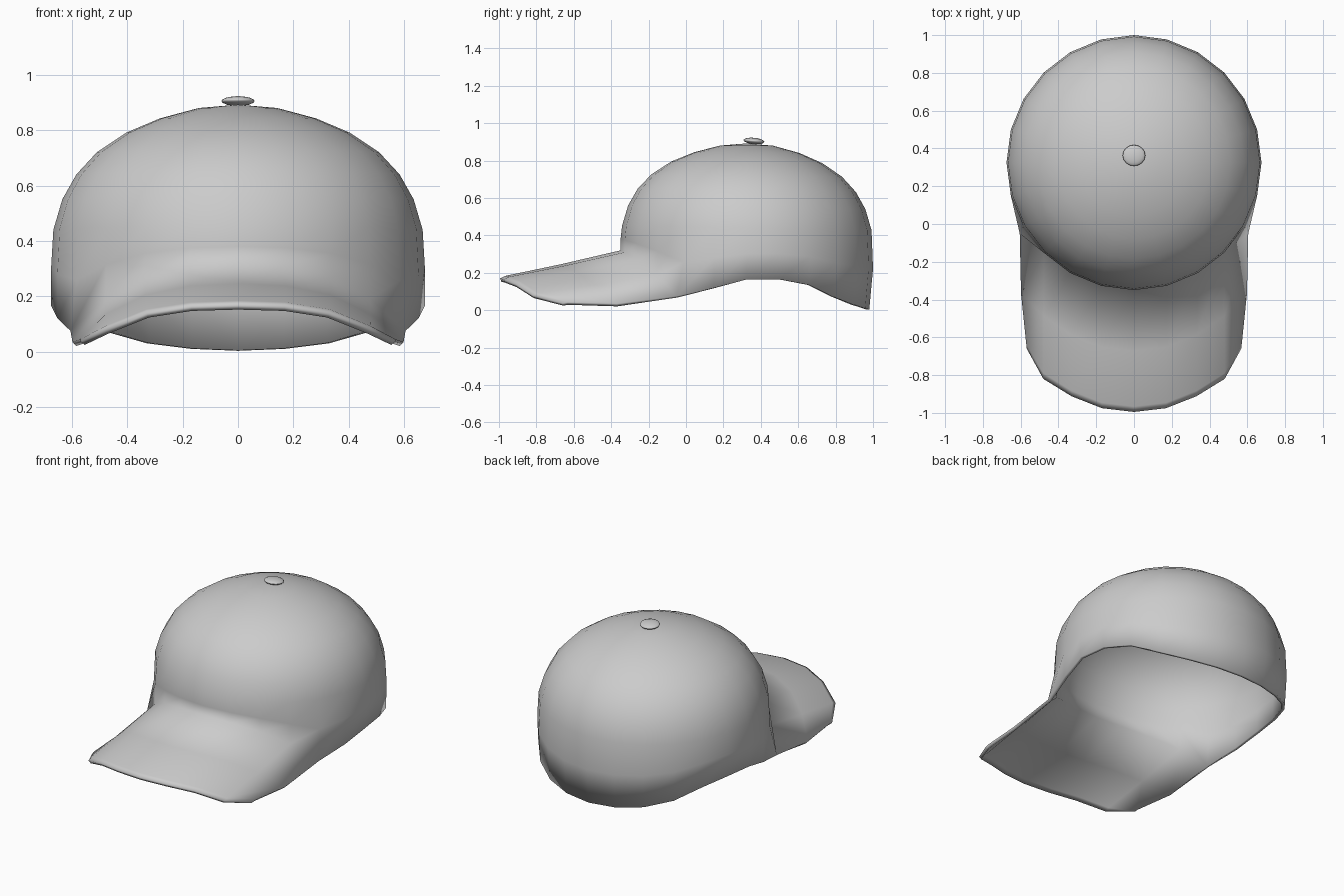
import bpy, bmesh
from math import sin, cos, radians
from mathutils import Vector

if "Cube" in bpy.data.objects:
    bpy.data.objects.remove(bpy.data.objects["Cube"])

CY, R, N = 0.325, 0.675, 24

# rim height per 15 degree step, from front centre round to back centre
RIM_Z = [.32, .31, .27, .19, .075, .12, .165, .165, .135, .07, .03, .01, .003]
# crown profile: (radius ratio, z)
PROFILE = [(.988, .44), (.94, .55), (.865, .64), (.755, .72),
           (.60, .79), (.42, .842), (.21, .88)]
# outer edge of the brim, centre to side
BRIM_EDGE = [(0, -.995, .17), (.17, -.975, .165), (.33, -.912, .14),
             (.48, -.82, .08), (.568, -.66, .037)]


def ring_point(i, ratio, z):
    a = radians(-90 + 360 / N * i)
    return Vector((R * ratio * cos(a), CY + R * ratio * sin(a), z))


def rim_point(i):
    k = min(i, N - i)
    if k == 4:  # brim corner
        return Vector((.605 if i < N / 2 else -.605, -.05, RIM_Z[k]))
    s = sin(radians(-90 + 15 * k))
    return ring_point(i, 1 - .03 * max(s, 0) ** 2, RIM_Z[k])


def add_row(bm, points):
    return [bm.verts.new(p) for p in points]


def bridge(bm, low, high, closed):
    n = len(low)
    for i in range(n if closed else n - 1):
        j = (i + 1) % n
        bm.faces.new((low[i], low[j], high[j], high[i]))


bm = bmesh.new()

# crown: rim, side wall and dome rings
rim = add_row(bm, [rim_point(i) for i in range(N)])
wall = []
for i in range(N):
    z = (RIM_Z[min(i, N - i)] + .44) / 2
    wall.append(ring_point(i, 1.0, z))
rows = [rim, add_row(bm, wall)]
for ratio, z in PROFILE:
    pts = []
    for i in range(N):
        p = ring_point(i, ratio, z)
        p.z -= .012 * ratio * (p.y - CY) / R
        pts.append(p)
    rows.append(add_row(bm, pts))
for low, high in zip(rows, rows[1:]):
    bridge(bm, low, high, True)
top = bm.verts.new((0, CY, .892))
for i in range(N):
    bm.faces.new((rows[-1][i], rows[-1][(i + 1) % N], top))

# brim: continues from the front of the rim
seam = [rim[i % N] for i in range(-4, 5)]
mid, lip, edge = [], [], []
for i, s in zip(range(-4, 5), seam):
    e = Vector(BRIM_EDGE[abs(i)])
    if i < 0:
        e.x = -e.x
    m = (s.co + e) / 2
    if abs(i) == 4:
        m = Vector((.598 if i > 0 else -.598, -.37, .035))
    mid.append(m)
    lip.append(m.lerp(e, .91) + Vector((0, 0, .007)))
    edge.append(e)
brim_rows = [add_row(bm, edge), add_row(bm, lip), add_row(bm, mid), seam]
for low, high in zip(brim_rows, brim_rows[1:]):
    bridge(bm, low, high, False)

bm.normal_update()
mesh = bpy.data.meshes.new("cap_shell")
bm.to_mesh(mesh)
bm.free()
shell = bpy.data.objects.new("cap_shell", mesh)
bpy.context.collection.objects.link(shell)
for p in mesh.polygons:
    p.use_smooth = True

# cloth thickness, inwards
solid = shell.modifiers.new("thickness", 'SOLIDIFY')
solid.thickness = .02
solid.offset = -1

# button on top
bpy.ops.mesh.primitive_uv_sphere_add(segments=16, ring_count=8, radius=1,
                                     location=(0, .363, .905),
                                     rotation=(radians(-5), 0, 0))
button = bpy.context.object
button.name = "top_button"
button.scale = (.06, .056, .017)
bpy.ops.object.shade_smooth()
